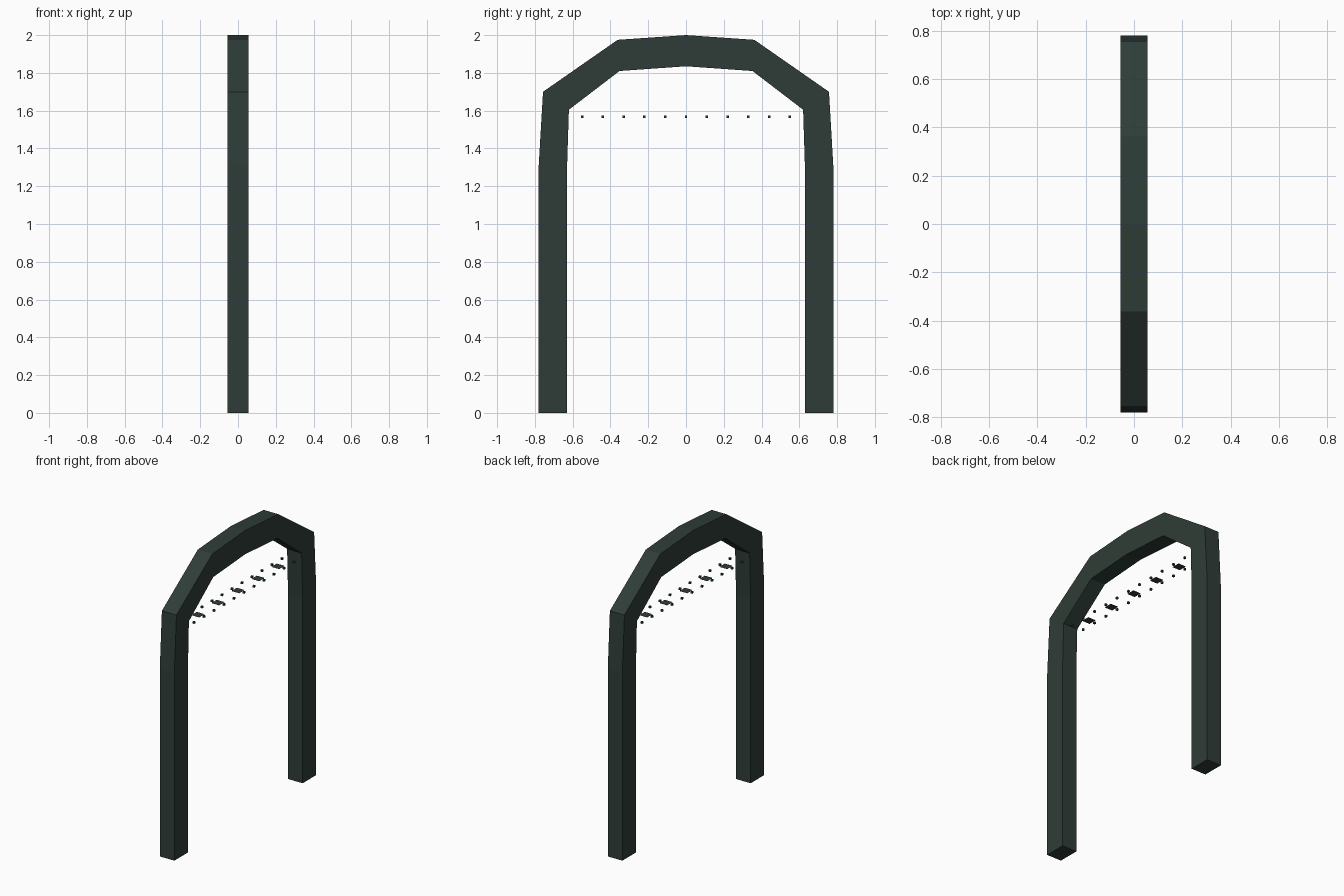
import bpy, bmesh
from mathutils import Matrix

if "Cube" in bpy.data.objects:
    bpy.data.objects.remove(bpy.data.objects["Cube"])

# Single dark green metal colour
mat = bpy.data.materials.new("dark green metal")
mat.diffuse_color = (0.028, 0.046, 0.038, 1)
mat.use_nodes = True
mat.node_tree.nodes["Principled BSDF"].inputs["Base Color"].default_value = mat.diffuse_color


def add_object(name, bm):
    me = bpy.data.meshes.new(name)
    bm.to_mesh(me)
    bm.free()
    me.materials.append(mat)
    ob = bpy.data.objects.new(name, me)
    bpy.context.collection.objects.link(ob)
    return ob


# Arch frame: (outer, inner) profile stations in y/z, mirrored across y = 0
half = [((0.78, 0), (0.63, 0)),
        ((0.78, 1.305), (0.63, 1.29)),
        ((0.757, 1.70), (0.62, 1.605)),
        ((0.362, 1.975), (0.352, 1.81)),
        ((0, 2.0), (0, 1.835))]
stations = half + [tuple((-y, z) for y, z in s) for s in reversed(half[:-1])]
HW = 0.056
bm = bmesh.new()
rings = []
for (oy, oz), (iy, iz) in stations:
    rings.append([bm.verts.new(p) for p in
                  ((-HW, oy, oz), (HW, oy, oz), (HW, iy, iz), (-HW, iy, iz))])
for a, b in zip(rings, rings[1:]):
    for i in range(4):
        j = (i + 1) % 4
        bm.faces.new((a[i], a[j], b[j], b[i]))
bm.faces.new(rings[0])
bm.faces.new(rings[-1])
bmesh.ops.recalc_face_normals(bm, faces=bm.faces)
add_object("arch_frame", bm)

# Row of flat plates floating under the arch
Z, STEP = 1.567, 0.11
bm = bmesh.new()
for k in range(-4, 5, 2):
    bmesh.ops.create_grid(bm, x_segments=1, y_segments=1, size=0.03,
                          matrix=Matrix.Translation((0, k * STEP, Z)))
add_object("hanging_plates", bm)

# Two rows of tiny studs along the plates
bm = bmesh.new()
for k in range(-5, 6):
    for x in (-0.046, 0.046):
        bmesh.ops.create_cube(bm, size=0.013,
                              matrix=Matrix.Translation((x, k * STEP, Z)))
add_object("small_studs", bm)
